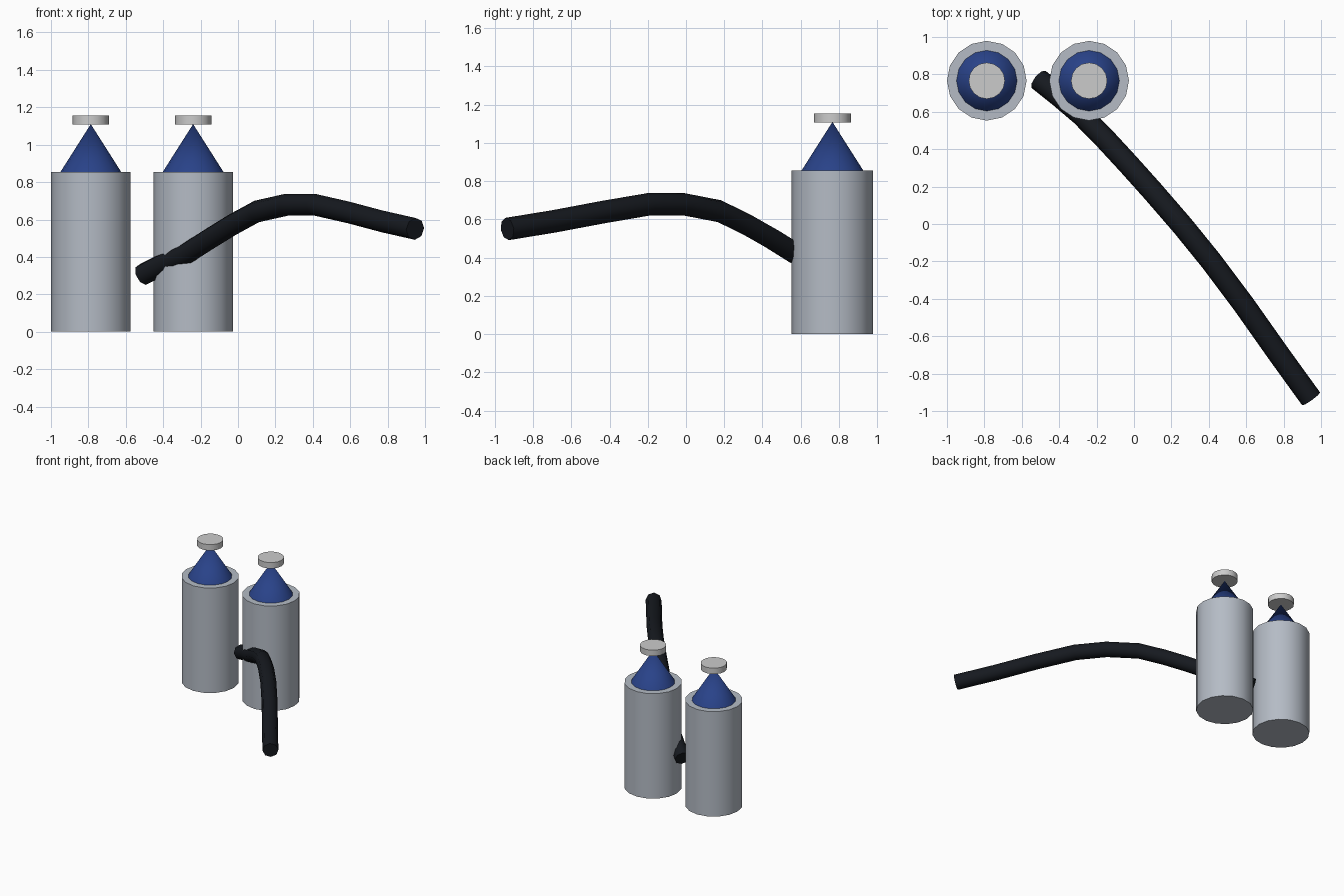
import bpy
from math import radians

if "Cube" in bpy.data.objects:
    bpy.data.objects.remove(bpy.data.objects["Cube"])


def material(name, rgb):
    m = bpy.data.materials.new(name)
    m.diffuse_color = (*rgb, 1)
    m.use_nodes = True
    m.node_tree.nodes["Principled BSDF"].inputs["Base Color"].default_value = m.diffuse_color
    return m


STEEL = material("pale_steel", (0.46, 0.50, 0.56))
BLUE = material("blue_paint", (0.022, 0.055, 0.25))
BLACK = material("black_rubber", (0.008, 0.010, 0.014))


def finish(obj, name, mat):
    obj.name = name
    if mat:
        obj.data.materials.append(mat)
    bpy.ops.object.select_all(action='DESELECT')
    obj.select_set(True)
    bpy.context.view_layer.objects.active = obj
    bpy.ops.object.shade_smooth_by_angle(angle=radians(50))


def round_part(name, x, y, z0, z1, r0, r1, mat=None):
    bpy.ops.mesh.primitive_cone_add(vertices=16, radius1=r0, radius2=r1, depth=z1 - z0,
                                    location=(x, y, (z0 + z1) / 2))
    finish(bpy.context.object, name, mat)


# Two gas tanks, each with a conical shoulder and a valve cap
for side, x in (("left", -0.787), ("right", -0.24)):
    y = 0.766
    round_part(side + "_tank_body", x, y, 0, 0.855, 0.213, 0.213, STEEL)
    round_part(side + "_tank_shoulder", x, y, 0.855, 1.11, 0.162, 0, BLUE)
    round_part(side + "_valve_cap", x, y, 1.107, 1.155, 0.097, 0.097)

# Hose arching from between the tanks to the front
path = [(-0.51, 0.773, 0.305), (-0.40, 0.685, 0.362), (-0.28, 0.583, 0.415),
        (-0.15, 0.45, 0.498), (-0.03, 0.32, 0.572), (0.10, 0.175, 0.643),
        (0.26, -0.01, 0.679), (0.41, -0.195, 0.679), (0.59, -0.435, 0.638),
        (0.77, -0.69, 0.59), (0.947, -0.935, 0.55)]
curve = bpy.data.curves.new("hose_path", 'CURVE')
curve.dimensions = '3D'
curve.bevel_depth = 0.059
curve.bevel_resolution = 2
curve.use_fill_caps = True
spline = curve.splines.new('POLY')
spline.points.add(len(path) - 1)
for point, co in zip(spline.points, path):
    point.co = (*co, 1)
hose = bpy.data.objects.new("hose", curve)
bpy.context.collection.objects.link(hose)
bpy.ops.object.select_all(action='DESELECT')
hose.select_set(True)
bpy.context.view_layer.objects.active = hose
bpy.ops.object.convert(target='MESH')
finish(bpy.context.object, "hose", BLACK)
